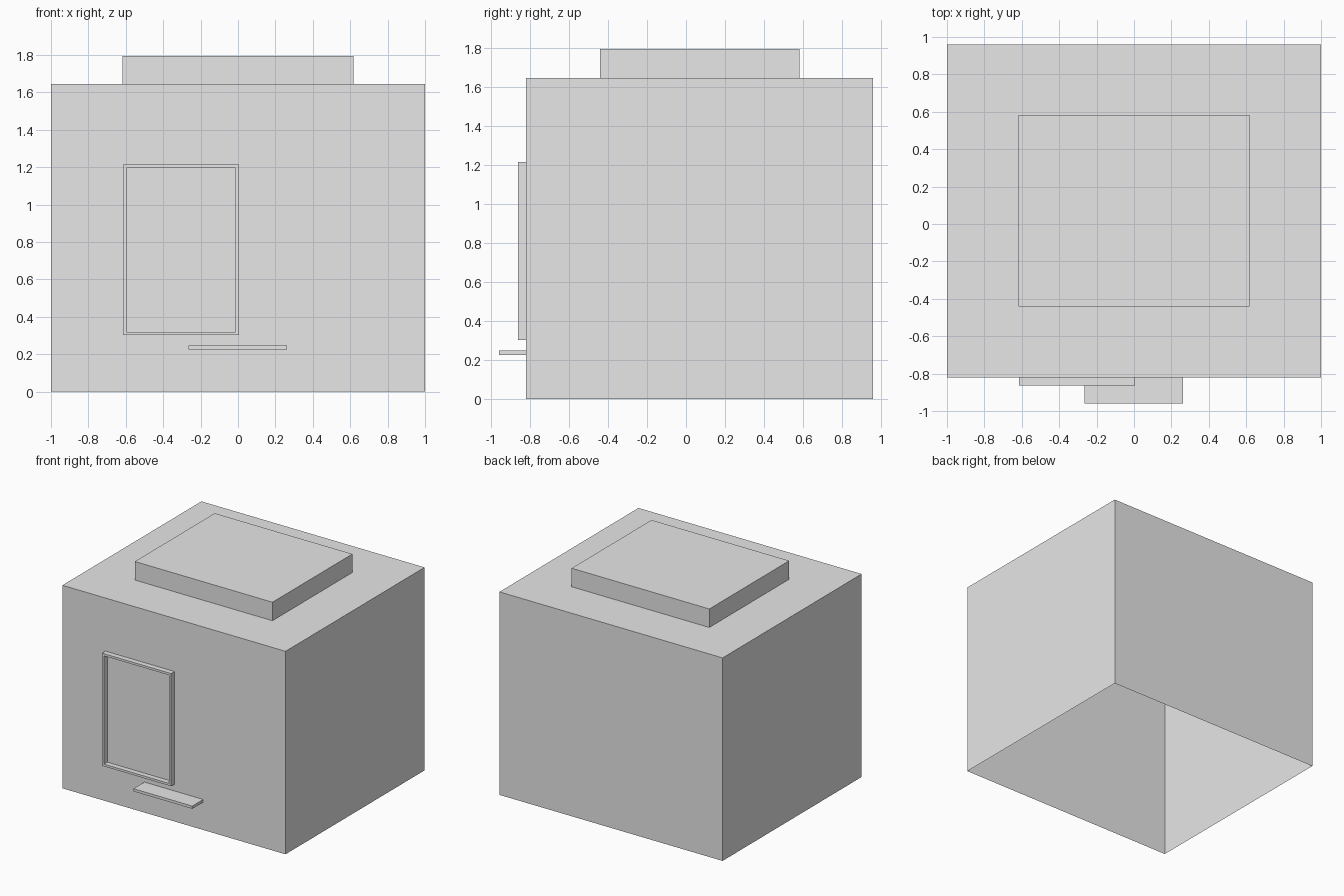
import bpy
import bmesh
from mathutils import Vector

cube = bpy.data.objects.get("Cube")
if cube:
    bpy.data.objects.remove(cube, do_unlink=True)

GREY = (0.8, 0.8, 0.8, 1.0)
grey = bpy.data.materials.new("light_grey")
grey.use_nodes = True
grey.diffuse_color = GREY
grey.node_tree.nodes["Principled BSDF"].inputs["Base Color"].default_value = GREY

FRONT, BACK = -0.82, 0.96
WALL_TOP = 1.645


def box_mesh(low, high):
    """Axis-aligned box between two corners."""
    bm = bmesh.new()
    bmesh.ops.create_cube(bm, size=1)
    low, high = Vector(low), Vector(high)
    for v in bm.verts:
        v.co = (low + high) / 2 + v.co * (high - low)
    bm.normal_update()
    return bm


def face_towards(bm, direction):
    return max(bm.faces, key=lambda f: f.normal.dot(Vector(direction)))


def add_object(name, bm):
    mesh = bpy.data.meshes.new(name)
    bm.to_mesh(mesh)
    bm.free()
    mesh.materials.append(grey)
    obj = bpy.data.objects.new(name, mesh)
    bpy.context.collection.objects.link(obj)
    return obj


# Main body: thin walls and flat roof, open underneath
bm = box_mesh((-1, FRONT, 0), (1, BACK, WALL_TOP))
bmesh.ops.delete(bm, geom=[face_towards(bm, (0, 0, -1))], context='FACES')
add_object("body_walls", bm)

# Raised slab on the roof
add_object("roof_slab", box_mesh((-0.617, -0.44, WALL_TOP), (0.617, 0.583, 1.795)))

# Window frame: front face inset, then sunk back to the wall
bm = box_mesh((-0.615, -0.863, 0.302), (0.005, FRONT, 1.215))
pane = face_towards(bm, (0, -1, 0))
bmesh.ops.inset_region(bm, faces=[pane], thickness=0.018, use_even_offset=True)
sunk = bmesh.ops.extrude_discrete_faces(bm, faces=[pane])["faces"][0]
for v in sunk.verts:
    v.co.y = FRONT - 0.001
bmesh.ops.delete(bm, geom=[face_towards(bm, (0, 1, 0))], context='FACES')
bmesh.ops.recalc_face_normals(bm, faces=bm.faces[:])
add_object("window_frame", bm)

# Small ledge below the window
add_object("front_ledge", box_mesh((-0.265, -0.96, 0.225), (0.262, FRONT, 0.247)))
